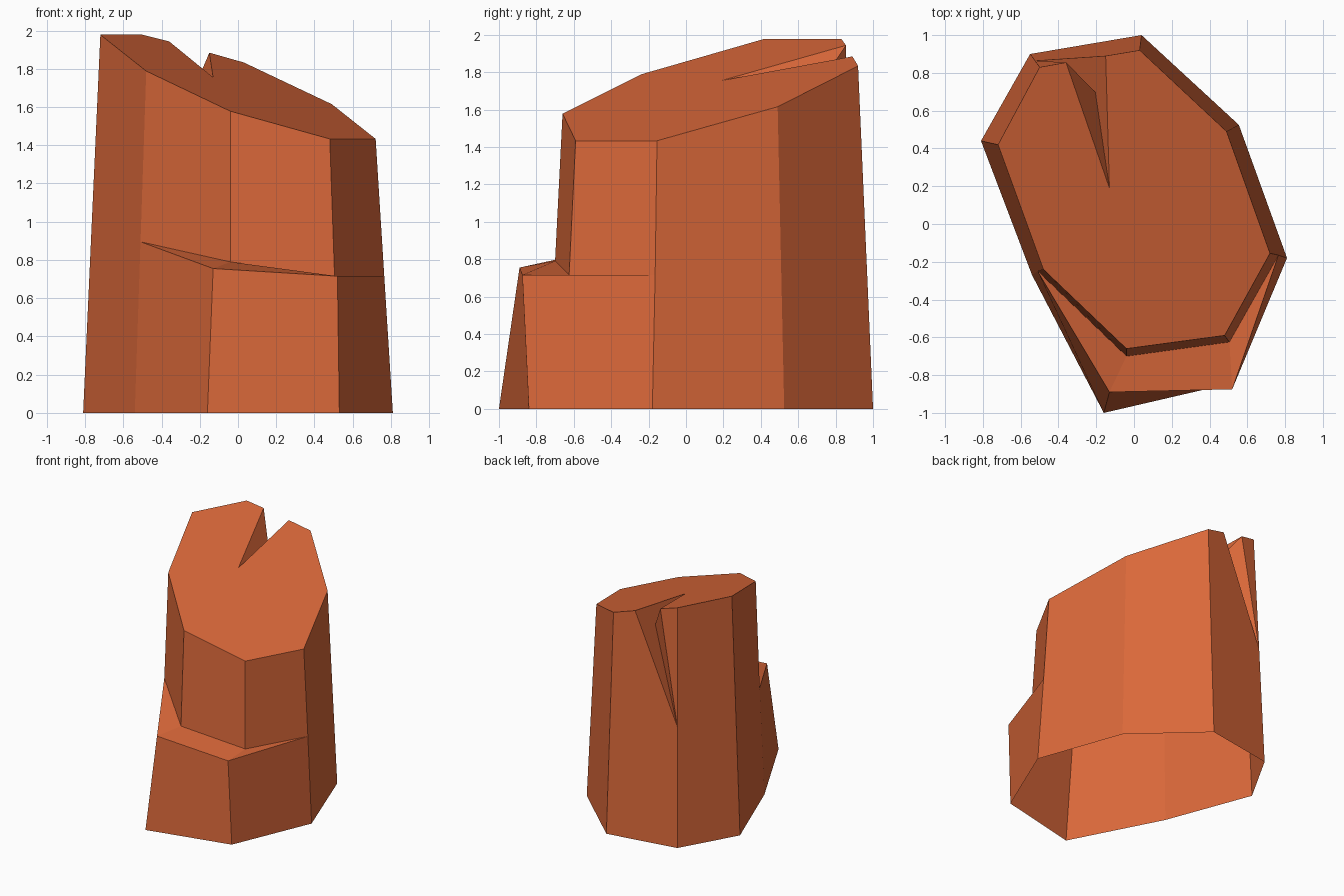
import bpy, bmesh

if "Cube" in bpy.data.objects:
    bpy.data.objects.remove(bpy.data.objects["Cube"])

# Corner columns of the eight-sided rock, bottom to top, clockwise from the left
cols = [
    [(-.81, .44, 0), (-.72, .42, 1.978)],
    [(-.55, .90, 0), (-.525, .865, 1.0), (-.50, .83, 1.978)],   # middle = crack tip
    [(.04, 1.0, 0), (.03, .92, 1.833)],
    [(.555, .525, 0), (.49, .49, 1.615)],
    [(.81, -.18, 0), (.765, -.165, .715), (.72, -.155, 1.433)],  # middle = ledge end
    [(.53, -.84, 0), (.52, -.875, .715), (.505, -.625, .715), (.48, -.59, 1.433)],
    [(-.16, -1.0, 0), (-.13, -.89, .755), (-.04, -.70, .79), (-.04, -.66, 1.578)],
    [(-.54, -.27, 0), (-.51, -.25, .895), (-.48, -.24, 1.788)],  # middle = ledge end
]

bm = bmesh.new()
c = [[bm.verts.new(p) for p in col] for col in cols]


def face(*vs):
    return bm.faces.new(vs)


def side(a, b):
    """Wall between two neighbouring corner columns."""
    face(*a, *reversed(b))


# Plain full-height walls
for i, j in ((7, 0), (0, 1), (2, 3), (3, 4)):
    side(c[i], c[j])

# Stepped front: lower wall and upper wall
lower = [c[4][:2], c[5][:2], c[6][:2], c[7][:2]]
upper = [c[4][1:], c[5][2:], c[6][2:], c[7][1:]]
for ring in (lower, upper):
    for a, b in zip(ring, ring[1:]):
        side(a, b)

# Ledge on top of the step
face(c[4][1], c[5][1], c[5][2])
face(c[5][1], c[6][1], c[6][2], c[5][2])
face(c[6][1], c[7][1], c[6][2])

# Crack in the back wall
left_lip = bm.verts.new((-.36, .855, 1.943))
right_lip = bm.verts.new((-.15, .89, 1.884))
inner = bm.verts.new((-.13, .19, 1.755))
fold = bm.verts.new((-.205, .70, 1.71))
tip = c[1][1]
face(tip, left_lip, c[1][2])
face(c[1][0], tip, right_lip, c[2][1], c[2][0])
face(inner, right_lip, tip, fold)
face(inner, fold, left_lip)
face(fold, tip, left_lip)

# Sloping top
tops = [col[-1] for col in c]
face(*tops[:2], left_lip, inner, right_lip, *tops[2:])

# Close the base only to orient the faces outward, then leave it open
base = face(*[col[0] for col in c])
bmesh.ops.recalc_face_normals(bm, faces=bm.faces)
bmesh.ops.delete(bm, geom=[base], context='FACES_ONLY')

mesh = bpy.data.meshes.new("rock_pillar")
bm.to_mesh(mesh)
bm.free()

# Terracotta stone
mat = bpy.data.materials.new("terracotta_stone")
mat.diffuse_color = (.71, .14, .042, 1)
mat.use_nodes = True
mat.node_tree.nodes["Principled BSDF"].inputs["Base Color"].default_value = mat.diffuse_color
mesh.materials.append(mat)
bpy.context.collection.objects.link(bpy.data.objects.new("rock_pillar", mesh))
